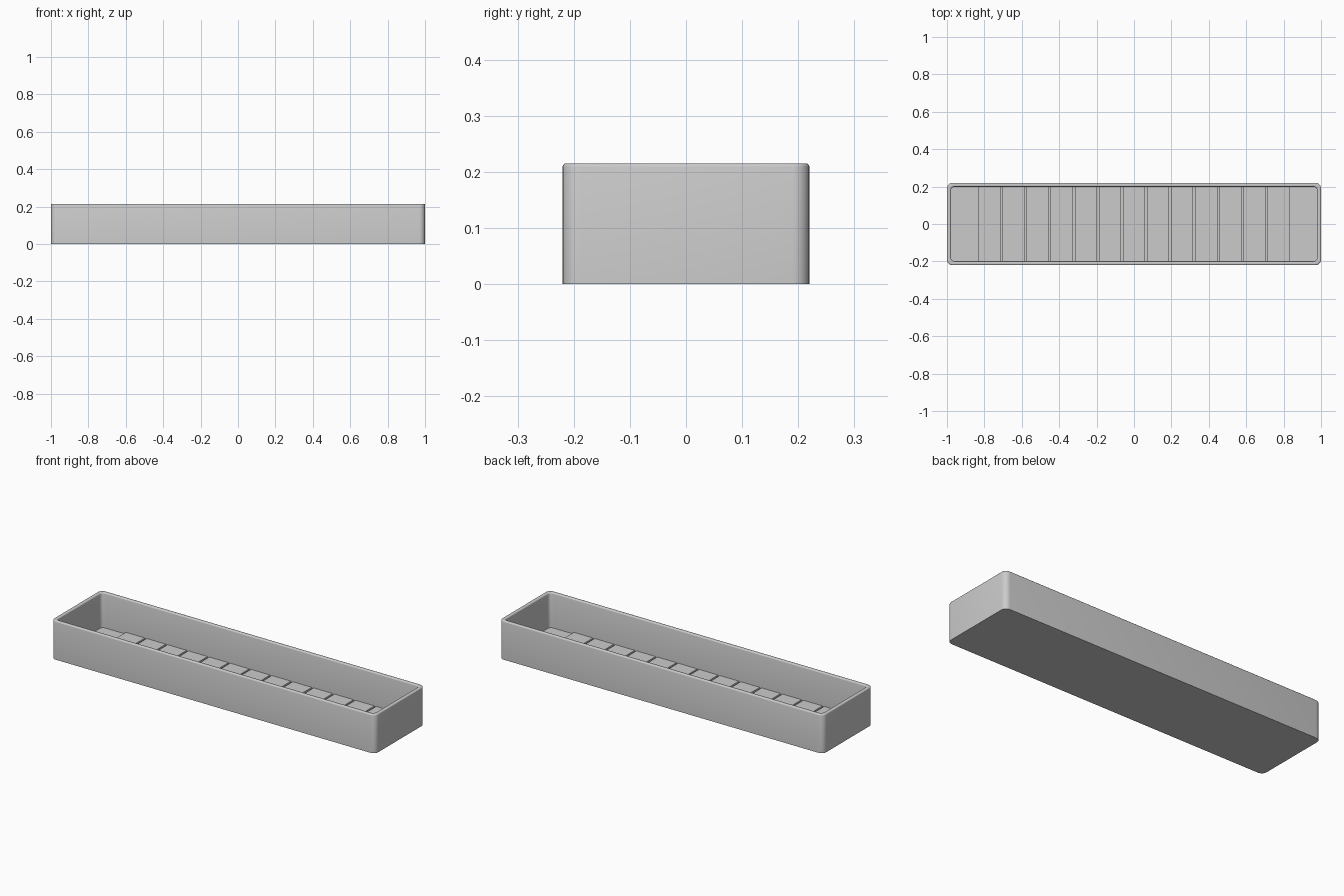
import bpy, bmesh, math

if "Cube" in bpy.data.objects:
    bpy.data.objects.remove(bpy.data.objects["Cube"])

def ring(bm, hx, hy, r, z, n=6):
    """Rounded-rectangle loop of vertices at height z."""
    out = []
    for k, (sx, sy) in enumerate([(1, 1), (-1, 1), (-1, -1), (1, -1)]):
        for i in range(n + 1):
            a = math.pi / 2 * (k + i / n)
            out.append(bm.verts.new((sx * (hx - r) + r * math.cos(a),
                                     sy * (hy - r) + r * math.sin(a), z)))
    return out

def finish(bm, name):
    bmesh.ops.recalc_face_normals(bm, faces=bm.faces)
    me = bpy.data.meshes.new(name)
    bm.to_mesh(me)
    bm.free()
    ob = bpy.data.objects.new(name, me)
    bpy.context.collection.objects.link(ob)
    return ob

# Tray shell: outer wall, rounded rim, inner wall, floor (inset, height)
HX, HY, R = 1.0, 0.22, 0.03
H, T, FLOOR, F = 0.215, 0.021, 0.02, 0.006
profile = [(0, 0), (0, H - F)]
profile += [(F - F * math.cos(a), H - F + F * math.sin(a)) for a in (math.pi / 6, math.pi / 3, math.pi / 2)]
profile += [(T - F + F * math.sin(a), H - F + F * math.cos(a)) for a in (0, math.pi / 6, math.pi / 3, math.pi / 2)]
profile += [(T, FLOOR)]
bm = bmesh.new()
rings = [ring(bm, HX - d, HY - d, max(R - d * 0.5, 0.01), z) for d, z in profile]
for a, b in zip(rings, rings[1:]):
    for i in range(len(a)):
        j = (i + 1) % len(a)
        bm.faces.new((a[i], a[j], b[j], b[i]))
bm.faces.new(rings[0])
bm.faces.new(rings[-1])
tray = finish(bm, "tray_shell")
bpy.context.view_layer.objects.active = tray
tray.select_set(True)
bpy.ops.object.shade_smooth_by_angle(angle=math.radians(40))

# Floor slats with narrow gaps
COUNT, PITCH, WIDTH, TOP = 13, 0.1288, 0.118, 0.03
for k in range(COUNT):
    bm = bmesh.new()
    bmesh.ops.create_cube(bm, size=1)
    bmesh.ops.scale(bm, vec=(WIDTH, 2 * (HY - T) + 0.004, TOP - 0.01), verts=bm.verts)
    bmesh.ops.translate(bm, vec=((k - (COUNT - 1) / 2) * PITCH, 0, (TOP + 0.01) / 2), verts=bm.verts)
    finish(bm, f"floor_slat_{k + 1}")
